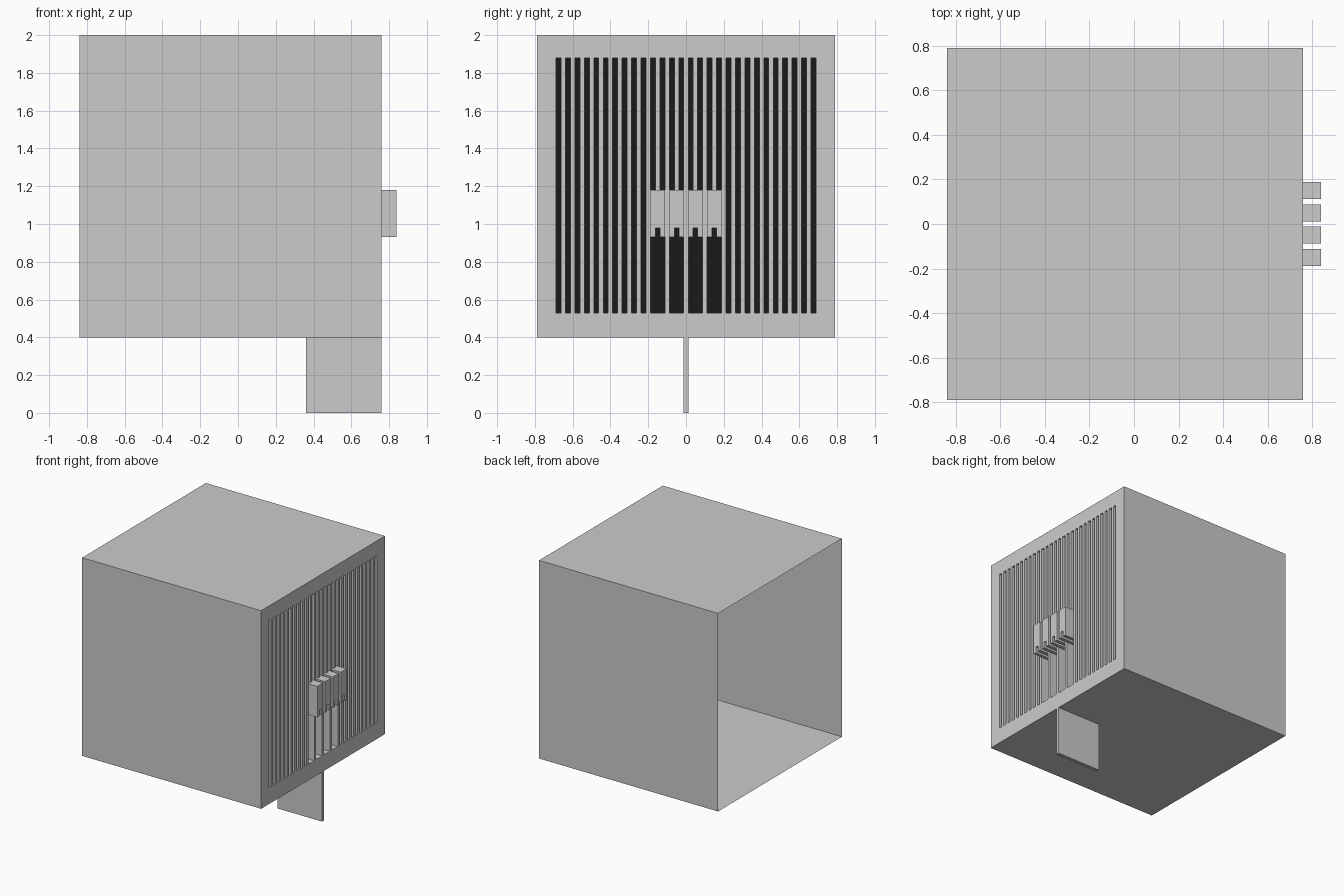
import bpy, bmesh
from mathutils import Matrix, Vector

if "Cube" in bpy.data.objects:
    bpy.data.objects.remove(bpy.data.objects["Cube"])

FRONT, POCKET, KEY = 0.76, 0.68, 0.84      # x levels of the vented side
X0, Y, Z0, Z1 = -0.84, 0.79, 0.40, 2.0     # casing limits


def finish(name, bm, mats=()):
    mesh = bpy.data.meshes.new(name)
    bm.to_mesh(mesh)
    bm.free()
    for m in mats:
        mesh.materials.append(m)
    ob = bpy.data.objects.new(name, mesh)
    bpy.context.collection.objects.link(ob)
    return ob


def box(lo, hi):
    lo, hi = Vector(lo), Vector(hi)
    bm = bmesh.new()
    mat = Matrix.Translation((lo + hi) / 2) @ Matrix.Diagonal((hi - lo).to_4d())
    bmesh.ops.create_cube(bm, size=1, matrix=mat)
    bm.normal_update()
    return bm


def material(name, rgb):
    m = bpy.data.materials.new(name)
    m.diffuse_color = (*rgb, 1)
    m.use_nodes = True
    m.node_tree.nodes["Principled BSDF"].inputs["Base Color"].default_value = m.diffuse_color
    return m


# Casing: thin-walled box, open at the back end; vented side is separate
bm = box((X0, -Y, Z0), (FRONT, Y, Z1))
bmesh.ops.delete(bm, geom=[f for f in bm.faces if abs(f.normal.x) > 0.5], context='FACES')
finish("casing", bm)

# Vented side: grid of cells at three depths (wall, black slot, raised key)
ys = [-Y]
for k in range(28):
    c = -0.675 + 0.05 * k
    ys += [c - 0.013, c + 0.013]
ys.append(Y)
zs = [Z0, 0.53, 0.93, 0.98, 1.18, 1.88, Z1]
cols, rows = len(ys) - 1, len(zs) - 1
level = [[POCKET if i % 2 and 0 < j < rows - 1 else FRONT for j in range(rows)]
         for i in range(cols)]

# Four raised keys, each two slots wide, with a notch and an opening below
for k in (10, 12, 14, 16):
    mid = 2 * k + 2
    for i in (mid - 1, mid, mid + 1):
        level[i][1] = POCKET
        level[i][2] = POCKET if i == mid else KEY
        level[i][3] = KEY

bm = bmesh.new()


def quad(pts, mat=0):
    bm.faces.new([bm.verts.new(p) for p in pts]).material_index = mat


for i in range(cols):
    for j in range(rows):
        a, y0, y1, z0, z1 = level[i][j], ys[i], ys[i + 1], zs[j], zs[j + 1]
        quad([(a, y0, z0), (a, y1, z0), (a, y1, z1), (a, y0, z1)], int(a == POCKET))
        # Step walls to the next column and the next row
        if i + 1 < cols and level[i + 1][j] != a:
            b = level[i + 1][j]
            quad([(b, y1, z0), (b, y1, z1), (a, y1, z1), (a, y1, z0)])
        if j + 1 < rows and level[i][j + 1] != a:
            b = level[i][j + 1]
            quad([(b, y0, z1), (a, y0, z1), (a, y1, z1), (b, y1, z1)])
bmesh.ops.remove_doubles(bm, verts=bm.verts, dist=0.0005)
finish("vented_side", bm, [material("grey", (0.8, 0.8, 0.8)),
                           material("black", (0.01, 0.01, 0.01))])

# Support fin under the casing
finish("support_fin", box((0.36, -0.013, 0), (FRONT, 0.013, Z0)))
